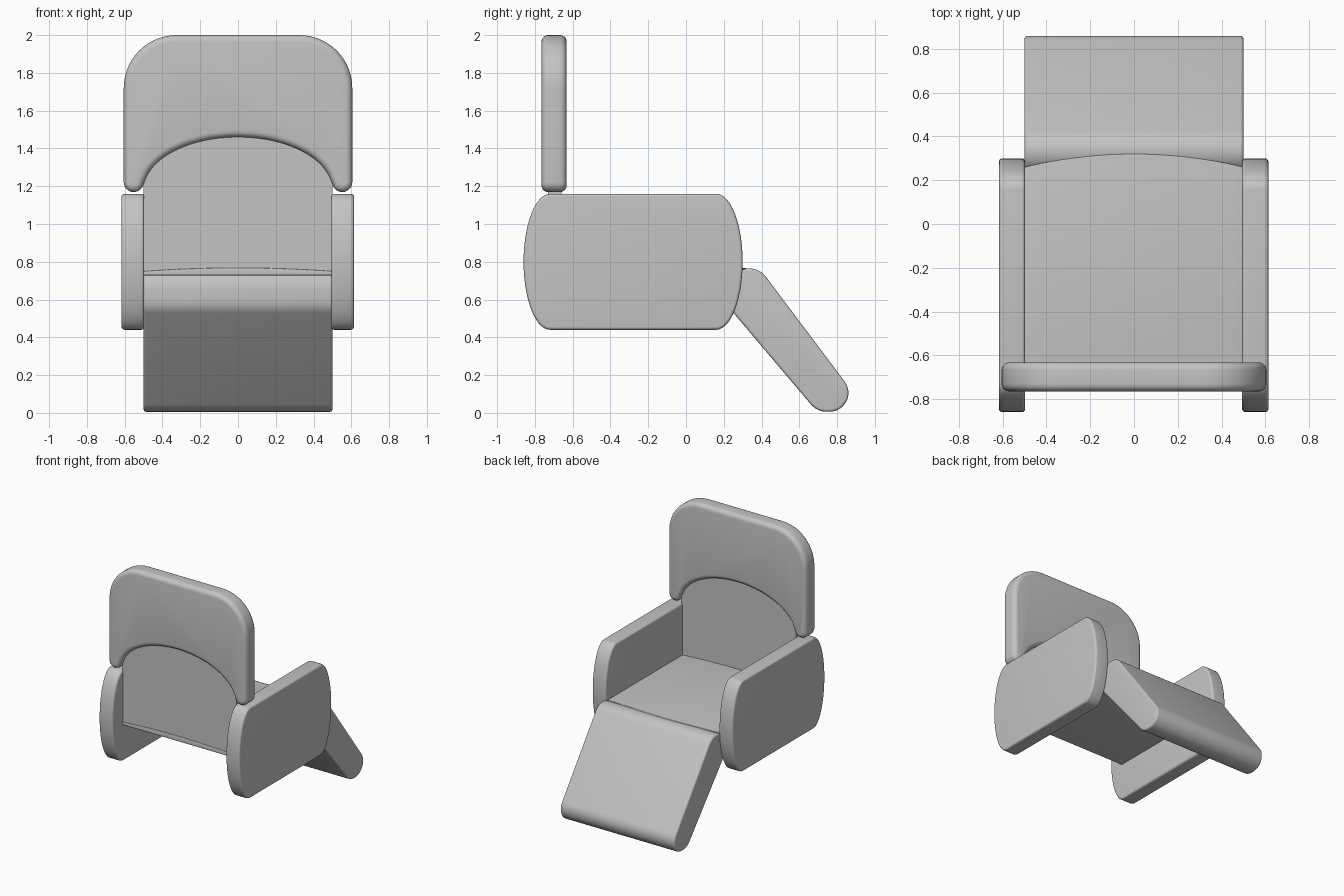
import bpy, bmesh
from math import sin, cos, pi, radians

cube = bpy.data.objects.get("Cube")
if cube:
    bpy.data.objects.remove(cube, do_unlink=True)

# One grey upholstery colour
grey = bpy.data.materials.new("grey_upholstery")
grey.use_nodes = True
colour = (0.55, 0.55, 0.55, 1)
grey.diffuse_color = colour
grey.node_tree.nodes["Principled BSDF"].inputs["Base Color"].default_value = colour


def arc(cx, cz, rx, rz, start, end, steps):
    """Points along an elliptical arc, angles in degrees."""
    angles = [radians(start + (end - start) * i / steps) for i in range(steps + 1)]
    return [(cx + rx * cos(a), cz + rz * sin(a)) for a in angles]


def prism(name, outline, axis, lo, hi, bevel, deform=None):
    """Extrude a side (y, z) or front (x, z) outline and round its rims."""
    def place(p, d):
        return (d, p[0], p[1]) if axis == "x" else (p[0], d, p[1])
    bm = bmesh.new()
    near = [bm.verts.new(place(p, lo)) for p in outline]
    far = [bm.verts.new(place(p, hi)) for p in outline]
    bm.faces.new(near)
    bm.faces.new(far)
    for i in range(len(outline)):
        j = (i + 1) % len(outline)
        bm.faces.new((near[i], near[j], far[j], far[i]))
    if deform:
        for v in far:
            deform(v)
    bmesh.ops.recalc_face_normals(bm, faces=bm.faces)
    mesh = bpy.data.meshes.new(name)
    bm.to_mesh(mesh)
    bm.free()
    mesh.materials.append(grey)
    ob = bpy.data.objects.new(name, mesh)
    bpy.context.collection.objects.link(ob)
    if bevel:
        mod = ob.modifiers.new("rounded_rim", "BEVEL")
        mod.width = bevel
        mod.segments = 5
        mod.limit_method = "ANGLE"
        mod.angle_limit = radians(50)
        mod.use_clamp_overlap = False
    bpy.ops.object.select_all(action="DESELECT")
    ob.select_set(True)
    bpy.context.view_layer.objects.active = ob
    if bevel:
        bpy.ops.object.modifier_apply(modifier="rounded_rim")
    bpy.ops.object.shade_smooth_by_angle(angle=radians(35))
    return ob


# Armrests: flat slabs with half-elliptical ends
arm = arc(0.16, 0.8, 0.14, 0.36, -90, 90, 28) + arc(-0.72, 0.8, 0.14, 0.36, 90, 270, 28)
prism("right_armrest", arm, "x", -0.617, -0.497, 0.016)
prism("left_armrest", arm, "x", 0.494, 0.614, 0.016)

# Headrest: rounded top corners, side lobes and an arched underside
half = (arc(0.325, 1.72, 0.28, 0.28, 90, 0, 14)
        + arc(0.552, 1.222, 0.053, 0.053, 0, -150, 12)
        + arc(0, 1.18, 0.5, 0.28, 14, 90, 18))
headrest = half + [(-x, z) for x, z in reversed(half[:-1])]
prism("headrest", headrest, "y", -0.765, -0.632, 0.035)

# Backrest panel, running up into the headrest
prism("backrest", [(-0.5, 0.735), (0.5, 0.735), (0.5, 1.6), (-0.5, 1.6)],
      "y", -0.73, -0.66, 0)

# Seat: thin slab with a crowned top and a bowed front edge
steps = 24
xs = [-0.5 + i / steps for i in range(steps + 1)]


def crown(x):
    return 1 - (2 * x) ** 2


def bow_front(v):
    v.co.y += 0.06 * crown(v.co.x)


seat = [(x, 0.728) for x in xs] + [(x, 0.75 + 0.018 * crown(x)) for x in reversed(xs)]
prism("seat", seat, "y", -0.735, 0.26, 0.006, bow_front)

# Footrest: slanted pad with rounded ends
footrest = (arc(0.335, 0.655, 0.11, 0.11, 180, 36, 14)
            + arc(0.76, 0.106, 0.1, 0.1, 36, -90, 12)
            + arc(0.745, 0.116, 0.11, 0.11, -95, -140, 6)
            + arc(0.335, 0.6, 0.11, 0.11, 220, 185, 6))
prism("footrest", footrest, "x", -0.5, 0.5, 0.014)
